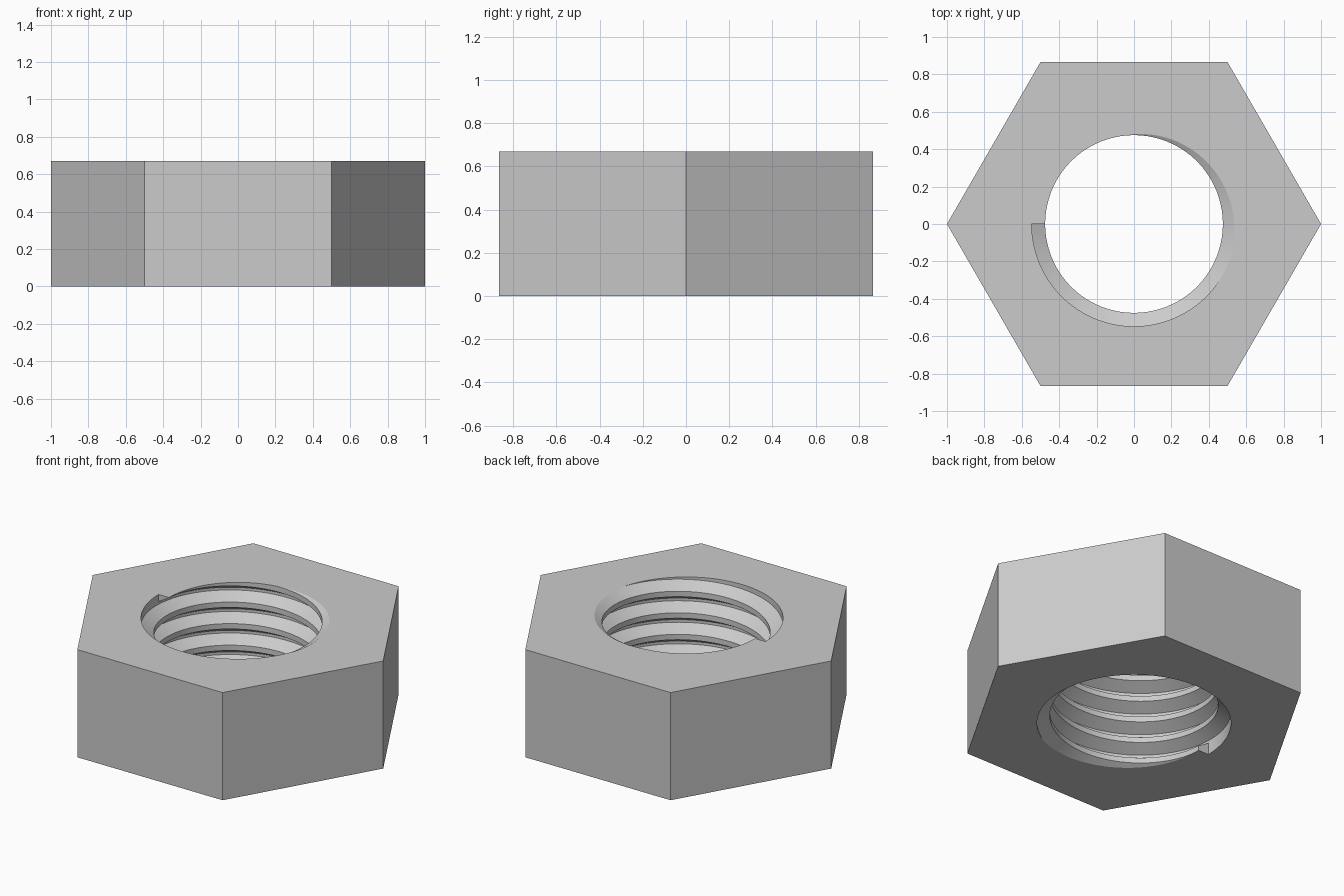
import bpy, bmesh, math

cube = bpy.data.objects.get("Cube")
if cube:
    bpy.data.objects.remove(cube, do_unlink=True)

HEIGHT = 0.67
TURNS = 5
PITCH = HEIGHT / TURNS
MAJOR, MINOR = 0.547, 0.475
COLUMNS = 120

steel = bpy.data.materials.new("light_grey_steel")
steel.use_nodes = True
steel.diffuse_color = (0.6, 0.6, 0.6, 1)
steel.node_tree.nodes["Principled BSDF"].inputs["Base Color"].default_value = (0.6, 0.6, 0.6, 1)

# One rib of the thread: radius and height in pitches
RIB = [(MAJOR, -0.3125), (MINOR, 0), (MINOR, 0.25), (MAJOR, 0.5625)]

bm = bmesh.new()


def column(turn):
    """Vertical section through the threaded wall, from below the nut to above it."""
    angle = math.pi + math.tau * turn
    points = [(MAJOR, -2)]
    points += [(r, h + k + turn - 0.02) for k in range(TURNS) for r, h in RIB]
    points.append((MAJOR, TURNS + 3))
    return [bm.verts.new((r * math.cos(angle), r * math.sin(angle), h * PITCH))
            for r, h in points]


# Threaded wall, with flat faces closing both ends of the rib
columns = [column(i / COLUMNS) for i in range(COLUMNS + 1)]
for a, b in zip(columns, columns[1:]):
    for j in range(len(a) - 1):
        bm.faces.new((a[j], b[j], b[j + 1], a[j + 1]))
bm.faces.new(columns[0][1:5])
bm.faces.new(columns[-1][-5:-1])
bmesh.ops.remove_doubles(bm, verts=bm.verts, dist=1e-5)

# Trim the wall to the nut's height and keep the two rims
rims = []
for z, direction in ((0, -1), (HEIGHT, 1)):
    cut = bmesh.ops.bisect_plane(bm, geom=bm.verts[:] + bm.edges[:] + bm.faces[:],
                                 plane_co=(0, 0, z), plane_no=(0, 0, direction),
                                 clear_outer=True, dist=1e-6)
    rims.append([e for e in cut["geom_cut"] if isinstance(e, bmesh.types.BMEdge)])

# Hexagonal outside
hexes = []
for z in (0, HEIGHT):
    hexes.append([bm.verts.new((math.cos(i * math.pi / 3), math.sin(i * math.pi / 3), z))
                  for i in range(6)])
low, high = hexes
for i in range(6):
    j = (i + 1) % 6
    bm.faces.new((low[i], low[j], high[j], high[i]))

# Flat faces between the hexagon and the thread rim
for ring, rim, direction in zip(hexes, rims, (-1, 1)):
    outline = [bm.edges.get((ring[i], ring[(i + 1) % 6])) for i in range(6)]
    bmesh.ops.triangle_fill(bm, edges=outline + rim, use_beauty=True,
                            normal=(0, 0, direction))
bmesh.ops.recalc_face_normals(bm, faces=bm.faces)

mesh = bpy.data.meshes.new("hex_nut")
bm.to_mesh(mesh)
bm.free()
mesh.materials.append(steel)
nut = bpy.data.objects.new("hex_nut", mesh)
bpy.context.collection.objects.link(nut)

bpy.ops.object.select_all(action="DESELECT")
nut.select_set(True)
bpy.context.view_layer.objects.active = nut
bpy.ops.object.shade_smooth_by_angle(angle=math.radians(25))
